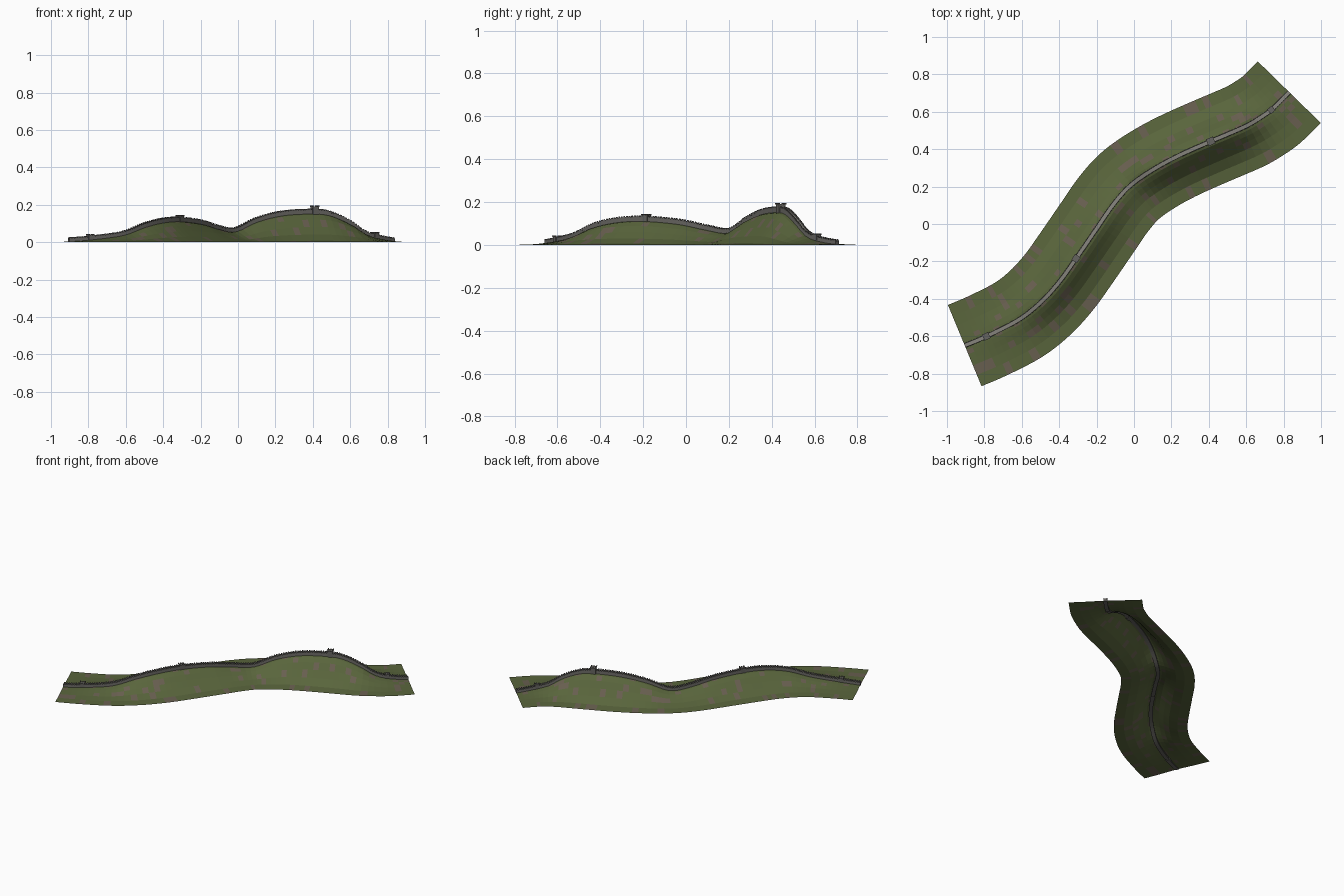
import bpy, bmesh, math, random
from mathutils import Vector, Matrix

if "Cube" in bpy.data.objects:
    bpy.data.objects.remove(bpy.data.objects["Cube"])

random.seed(4)

# Ridge centreline: x, y, ground height
PATH = [(-.905, -.65, .004), (-.79, -.601, .013), (-.62, -.514, .037), (-.5, -.42, .083),
        (-.4, -.31, .108), (-.31, -.185, .113), (-.2, -.025, .098), (-.11, .105, .07),
        (-.02, .205, .057), (.1, .29, .112), (.24, .366, .147), (.41, .442, .156),
        (.5, .48, .142), (.6, .524, .095), (.67, .565, .045), (.74, .615, .02), (.83, .705, .003)]
P = [Vector(p) for p in PATH]
P = [P[0] - Vector((.1, .044, 0))] + P + [P[-1] + Vector((.09, .09, 0))]


def spline(i, t):
    a, b, c, d = P[i:i + 4]
    return .5 * (2 * b + (c - a) * t + (2 * a - 5 * b + 4 * c - d) * t * t
                 + (3 * b - a - 3 * c + d) * t ** 3)


DENSE = [spline(i, k / 40) for i in range(len(PATH) - 1) for k in range(40)] + [P[-2]]
LEN = [0]
for a, b in zip(DENSE, DENSE[1:]):
    LEN.append(LEN[-1] + (b - a).xy.length)


def frame(s):
    """Point, flat tangent, flat normal and slope at fraction s of the path."""
    d = s * LEN[-1]
    k = next((i for i in range(len(LEN) - 1) if LEN[i + 1] >= d), len(LEN) - 2)
    p = DENSE[k].lerp(DENSE[k + 1], (d - LEN[k]) / (LEN[k + 1] - LEN[k]))
    lo, hi = max(k - 12, 0), min(k + 13, len(DENSE) - 1)
    t = DENSE[hi] - DENSE[lo]
    slope = t.z / t.xy.length
    t = Vector((t.x, t.y, 0)).normalized()
    return p, t, Vector((-t.y, t.x, 0)), slope


def material(name, rgb):
    m = bpy.data.materials.new(name)
    m.diffuse_color = (*rgb, 1)
    m.use_nodes = True
    m.node_tree.nodes["Principled BSDF"].inputs["Base Color"].default_value = m.diffuse_color
    return m


GRASS = material("grass", (.10, .13, .045))
EARTH = material("earth", (.14, .115, .08))
STONE = material("stone", (.13, .125, .115))
PAVING = material("paving", (.24, .23, .205))


def finish(name, bm, *mats):
    me = bpy.data.meshes.new(name)
    bm.to_mesh(me)
    bm.free()
    for m in mats:
        me.materials.append(m)
    ob = bpy.data.objects.new(name, me)
    bpy.context.collection.objects.link(ob)
    return ob


def sweep(name, section, n, mat, closed=True):
    """Sweep a (side, up) section along the ridge."""
    bm = bmesh.new()
    rows = []
    for i in range(n + 1):
        p, t, nr, _ = frame(i / n)
        rows.append([bm.verts.new((*(p + nr * u).xy, max(p.z + v, 0))) for u, v in section])
    m = len(section)
    for a, b in zip(rows, rows[1:]):
        for j in range(m):
            k = (j + 1) % m
            bm.faces.new((a[j], a[k], b[k], b[j]))
    bm.faces.new(rows[0][::-1])
    bm.faces.new(rows[-1])
    bmesh.ops.recalc_face_normals(bm, faces=bm.faces)
    return finish(name, bm, mat)


def box(bm, s, side, up, size, follow=True):
    """Box standing on the wall at fraction s, optionally sheared to the slope."""
    p, t, nr, slope = frame(s)
    o = p + nr * side + Vector((0, 0, up + size[2] / 2))
    axis = t + Vector((0, 0, slope if follow else 0))
    M = Matrix((axis * size[0], nr * size[1], Vector((0, 0, size[2])))).transposed().to_4x4()
    bmesh.ops.create_cube(bm, size=1, matrix=Matrix.Translation(o) @ M)


# Hillside: bell-shaped cross-section, patches of bare earth
HALF = [.025, .05, .08, .115, .17, .235]
OFFS = [-u for u in HALF[::-1]] + [0] + HALF
N = 64
bm = bmesh.new()
rows = []
for i in range(N + 1):
    p, t, nr, _ = frame(i / N)
    rows.append([bm.verts.new((*(p + nr * u).xy, p.z * (math.exp(-(u / .1) ** 2) - .004)))
                 for u in OFFS])
for a, b in zip(rows, rows[1:]):
    for j in range(len(OFFS) - 1):
        f = bm.faces.new((a[j + 1], a[j], b[j], b[j + 1]))
        f.material_index = int(random.random() < .12)
finish("hillside", bm, GRASS, EARTH)

# Wall body, walkway and the two parapets
sweep("wall_body", [(-.013, -.012), (.013, -.012), (.011, .013), (-.011, .013)], 140, STONE)
sweep("walkway", [(-.008, .012), (.008, .012), (.008, .0145), (-.008, .0145)], 140, PAVING)
for side, name in ((1, "left"), (-1, "right")):
    sweep(name + "_parapet", [(side * .0085, .012), (side * .0115, .012),
                              (side * .0115, .018), (side * .0085, .018)], 140, STONE)
    bm = bmesh.new()
    for k in range(150):
        box(bm, (k + .5) / 150, side * .01, .0175, (.008, .003, .0055))
    finish(name + "_merlons", bm, STONE)


def nearest(x):
    i = min(range(len(DENSE)), key=lambda k: abs(DENSE[k].x - x))
    return LEN[i] / LEN[-1]


# Watchtowers with an overhanging deck and corner battlements
for n, (x, w, h) in enumerate([(-.79, .03, .024), (-.31, .03, .024),
                               (.41, .034, .032), (.735, .027, .024)]):
    s = nearest(x)
    bm = bmesh.new()
    base = -min(.015, frame(s)[0].z)
    box(bm, s, 0, base, (w, w, h - base), False)
    box(bm, s, 0, h, (w * 1.15, w * 1.15, .003), False)
    step = w * .5
    for side in (-1, 0, 1):
        for along in (-1, 0, 1):
            if side or along:
                box(bm, s + along * step / LEN[-1], side * step,
                    h + .003 + frame(s)[0].z - frame(s + along * step / LEN[-1])[0].z,
                    (.006, .006, .005), False)
    finish("watchtower_%d" % (n + 1), bm, STONE)
